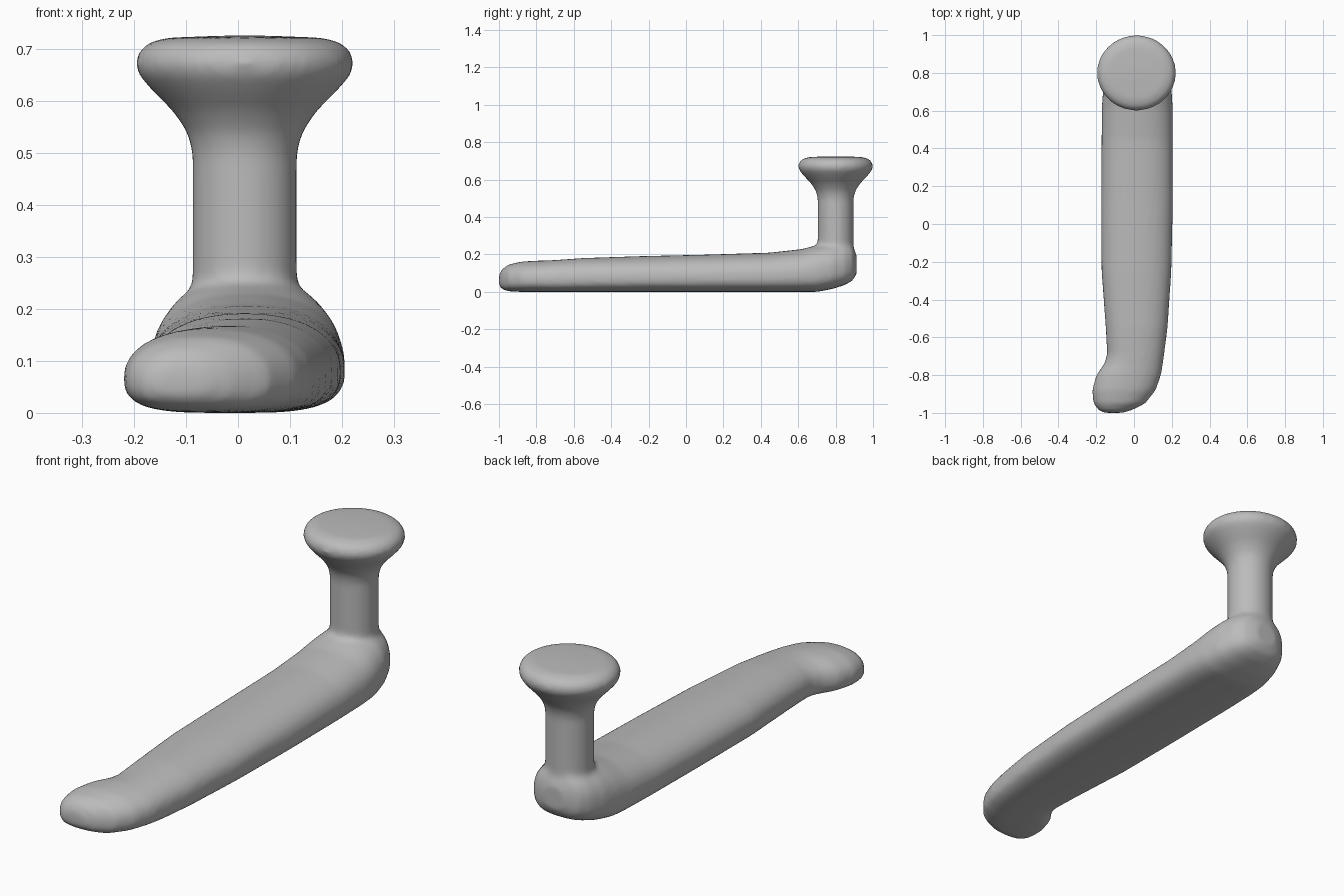
import bpy, bmesh, math
from math import cos, sin, tau

cube = bpy.data.objects.get("Cube")
if cube:
    bpy.data.objects.remove(cube, do_unlink=True)

grey = bpy.data.materials.new("plain_grey")
grey.use_nodes = True
grey.diffuse_color = (0.5, 0.5, 0.5, 1)
grey.node_tree.nodes["Principled BSDF"].inputs["Base Color"].default_value = (0.5, 0.5, 0.5, 1)

SIDES = 40
bm = bmesh.new()


def skin(rings):
    """Join equal rings of points into a closed tube."""
    rows = [[bm.verts.new(p) for p in ring] for ring in rings]
    for a, b in zip(rows, rows[1:]):
        for i in range(SIDES):
            j = (i + 1) % SIDES
            bm.faces.new((a[i], a[j], b[j], b[i]))
    bm.faces.new(rows[0][::-1])
    bm.faces.new(rows[-1])


def power(v, e):
    return math.copysign(abs(v) ** e, v)


def bar_ring(y, x0, x1, z0, z1):
    """Domed cross-section with a flattened underside."""
    cx, hw = (x0 + x1) / 2, (x1 - x0) / 2
    zc = z0 + 0.42 * (z1 - z0)
    ring = []
    for i in range(SIDES):
        c, s = cos(tau * i / SIDES), sin(tau * i / SIDES)
        e = 0.9 if s > 0 else 0.68
        h = z1 - zc if s > 0 else zc - z0
        ring.append((cx + hw * power(c, e), y, zc + h * power(s, e)))
    return ring


# Lever bar: y, left edge, right edge, bottom, top
bar = [
    (-1.0, -0.16, -0.06, 0.035, 0.09), (-0.985, -0.19, -0.01, 0.015, 0.12),
    (-0.95, -0.215, 0.06, 0.003, 0.146), (-0.88, -0.222, 0.115, 0, 0.162),
    (-0.80, -0.20, 0.143, 0, 0.167), (-0.74, -0.158, 0.153, 0, 0.168),
    (-0.69, -0.142, 0.16, 0, 0.171), (-0.55, -0.15, 0.178, 0, 0.181),
    (-0.25, -0.172, 0.198, 0, 0.191), (0.1, -0.174, 0.206, 0, 0.199),
    (0.45, -0.172, 0.206, 0, 0.21), (0.62, -0.17, 0.205, 0, 0.229),
    (0.70, -0.165, 0.2, 0, 0.25), (0.78, -0.153, 0.186, 0.015, 0.265),
    (0.85, -0.127, 0.157, 0.037, 0.265), (0.89, -0.095, 0.122, 0.06, 0.25),
    (0.912, -0.04, 0.07, 0.095, 0.2)]
skin([bar_ring(*row) for row in bar])

# Post and mushroom knob: radius, height
knob = [
    (0.096, 0.12), (0.096, 0.5), (0.106, 0.54), (0.132, 0.58), (0.17, 0.62),
    (0.195, 0.65), (0.201, 0.672), (0.195, 0.694), (0.175, 0.713),
    (0.14, 0.721), (0.04, 0.725)]
skin([[(0.013 + 1.05 * r * cos(tau * i / SIDES), 0.8 + r * sin(tau * i / SIDES), z)
       for i in range(SIDES)] for r, z in knob])

bmesh.ops.recalc_face_normals(bm, faces=bm.faces)
mesh = bpy.data.meshes.new("lever_handle")
bm.to_mesh(mesh)
bm.free()
mesh.materials.append(grey)
handle = bpy.data.objects.new("lever_handle", mesh)
bpy.context.collection.objects.link(handle)

# Fuse bar and post into one soft surface
remesh = handle.modifiers.new("fuse", 'REMESH')
remesh.mode = 'VOXEL'
remesh.voxel_size = 0.012
remesh.use_smooth_shade = True
soften = handle.modifiers.new("soften", 'SMOOTH')
soften.factor = 0.5
soften.iterations = 10
